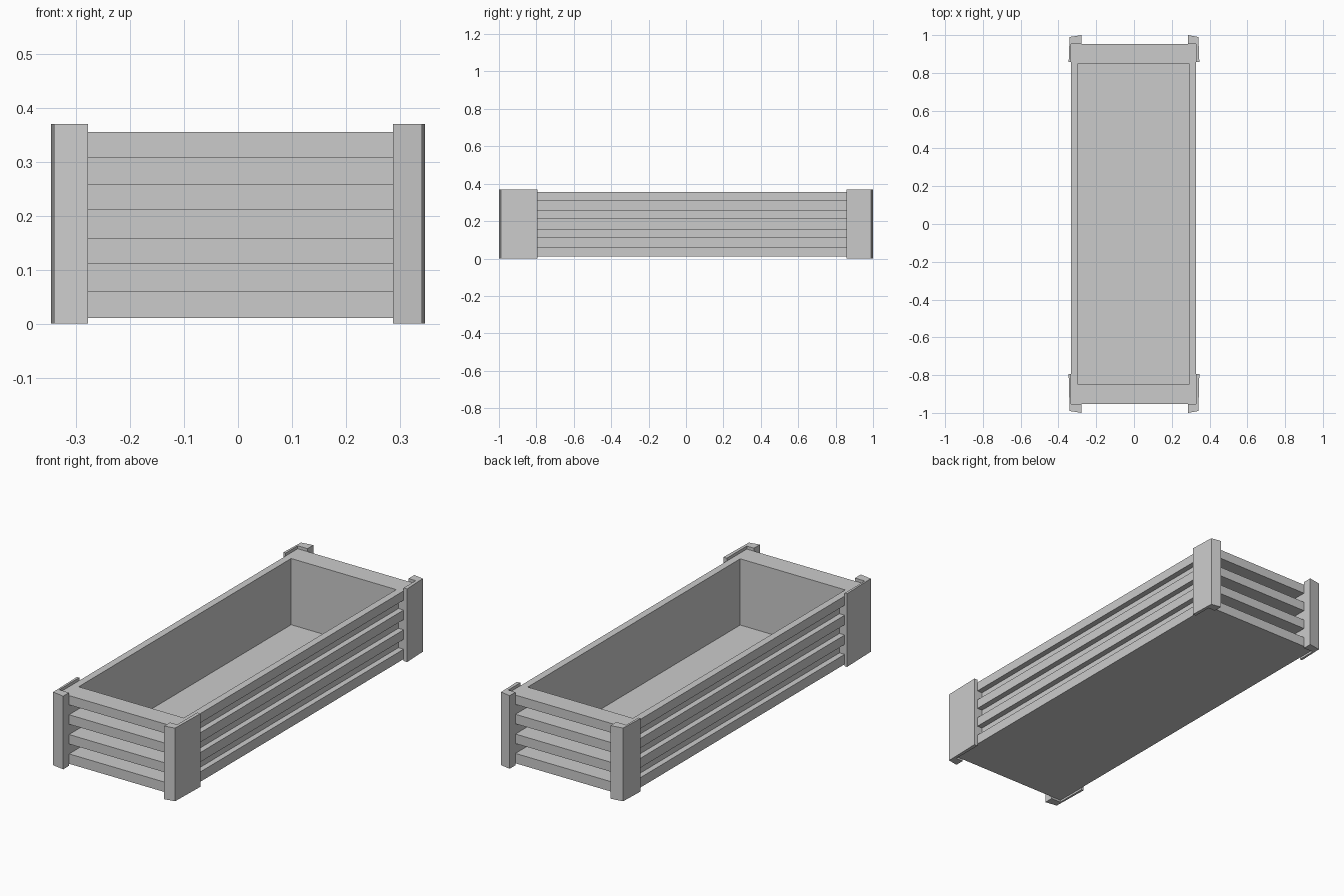
import bpy, bmesh

if "Cube" in bpy.data.objects:
    bpy.data.objects.remove(bpy.data.objects["Cube"])

CX = -0.003            # the tub sits very slightly off centre
HX, HY = 0.33, 0.953   # outer half size of the slats
RX, RY = 0.301, 0.858  # recessed wall between slats
IX, IY = 0.294, 0.849  # inner cavity


def finish(name, bm):
    bmesh.ops.recalc_face_normals(bm, faces=bm.faces)
    mesh = bpy.data.meshes.new(name)
    bm.to_mesh(mesh)
    bm.free()
    obj = bpy.data.objects.new(name, mesh)
    bpy.context.collection.objects.link(obj)
    return obj


def loft_rectangles(name, loops):
    bm = bmesh.new()
    rings = [[bm.verts.new((CX + sx * hx, sy * hy, z))
              for sx, sy in ((-1, -1), (1, -1), (1, 1), (-1, 1))]
             for hx, hy, z in loops]
    for a, b in zip(rings, rings[1:]):
        for i in range(4):
            j = (i + 1) % 4
            bm.faces.new((a[i], a[j], b[j], b[i]))
    bm.faces.new(rings[0])
    bm.faces.new(rings[-1])
    return finish(name, bm)


def prism(name, outline, z0, z1):
    bm = bmesh.new()
    face = bm.faces.new([bm.verts.new((x, y, z0)) for x, y in outline])
    top = bmesh.ops.extrude_face_region(bm, geom=[face])["geom"]
    verts = [v for v in top if isinstance(v, bmesh.types.BMVert)]
    bmesh.ops.translate(bm, verts=verts, vec=(0, 0, z1 - z0))
    return finish(name, bm)


# Tub: slatted outside, flat rim, smooth cavity and floor
slats = [(0.01, 0.06), (0.11, 0.158), (0.21, 0.258), (0.308, 0.355)]
loops = []
for i, (z0, z1) in enumerate(slats):
    if i:
        loops.append((RX, RY, z0))
    loops += [(HX, HY, z0), (HX, HY, z1)]
    if i < len(slats) - 1:
        loops.append((RX, RY, z1))
loops += [(IX, IY, 0.355), (IX, IY, 0.02)]
loft_rectangles("slatted_tub", loops)

# Corners: flared L-shaped post, with a core filling the slots behind it
for side, sx, end_x in (("left", -1, 0.278), ("right", 1, 0.287)):
    for place, sy, end_y in (("front", -1, 0.793), ("back", 1, 0.857)):
        bx = HX + sx * CX
        post = [(end_x, 1.0), (0.341, 0.99), (0.346, end_y),
                (bx, end_y), (bx, HY), (end_x, HY)]
        prism(f"{place}_{side}_post", [(sx * x, sy * y) for x, y in post], 0, 0.37)
        wx, wy = RX + sx * CX - 0.003, RY - 0.004
        core = [(end_x, HY - 0.001), (bx - 0.001, HY - 0.001), (bx - 0.001, end_y),
                (wx, end_y), (wx, wy + 0.006), (end_x, wy + 0.006)]
        prism(f"{place}_{side}_core", [(sx * x, sy * y) for x, y in core], 0.02, 0.345)
